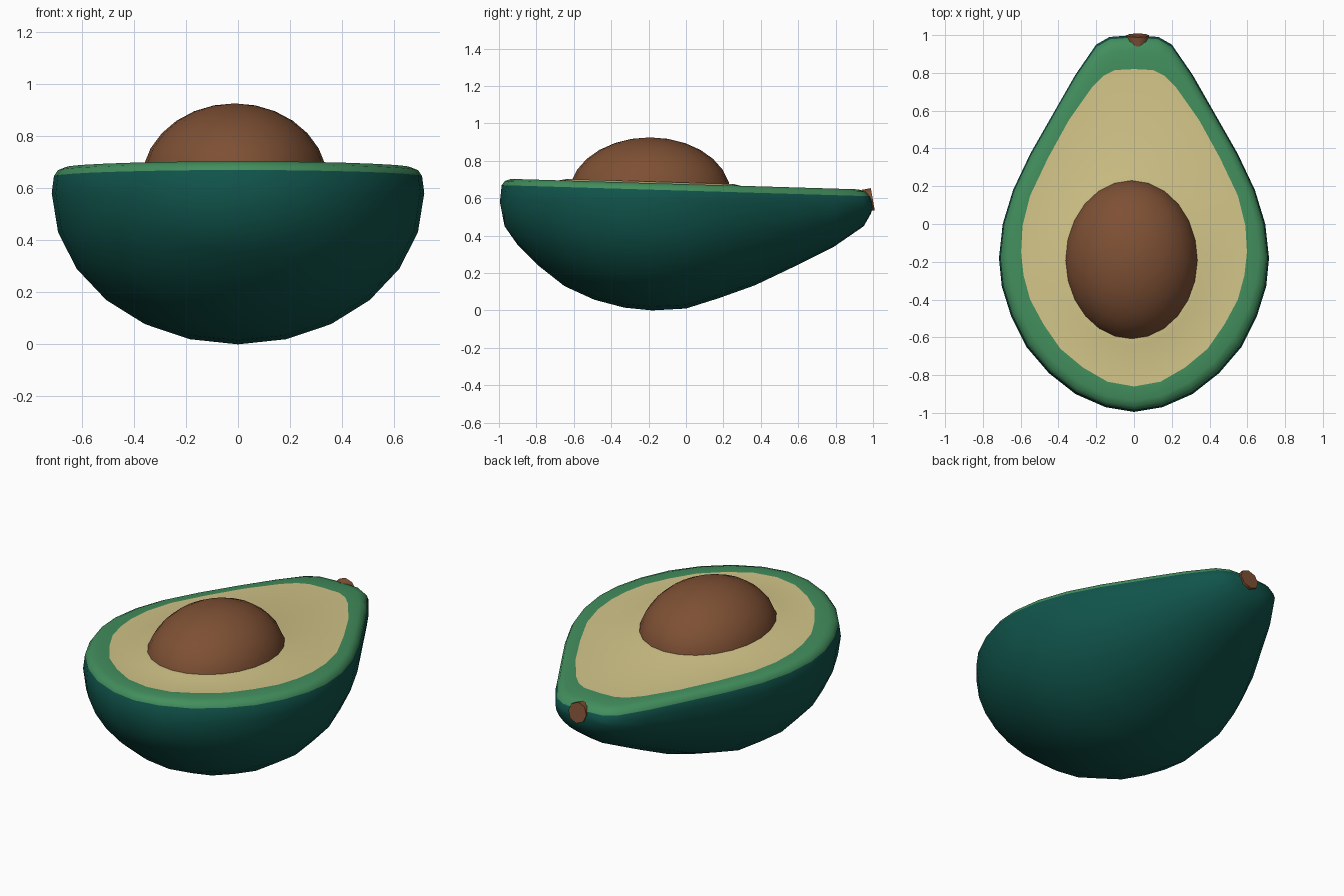
import bpy, bmesh, math

if "Cube" in bpy.data.objects:
    bpy.data.objects.remove(bpy.data.objects["Cube"])

def material(name, r, g, b):
    lin = lambda c: ((c / 255 + 0.055) / 1.055) ** 2.4
    m = bpy.data.materials.new(name)
    m.diffuse_color = (lin(r), lin(g), lin(b), 1)
    m.use_nodes = True
    m.node_tree.nodes["Principled BSDF"].inputs["Base Color"].default_value = m.diffuse_color
    return m

skin_mat = material("dark green skin", 16, 84, 75)
rim_mat = material("green rim", 66, 142, 93)
flesh_mat = material("pale yellow flesh", 210, 196, 136)
brown_mat = material("brown pit", 126, 80, 52)

# Outline stations, front to tip: half width, y, depth, flesh half width, flesh y
STATIONS = [
    (0, -.995, 0, 0, -.86), (.15, -.97, .13, .14, -.835), (.31, -.90, .23, .27, -.76),
    (.45, -.79, .34, .39, -.66), (.57, -.65, .45, .48, -.53), (.65, -.49, .523, .55, -.40),
    (.70, -.33, .565, .585, -.27), (.715, -.18, .58, .598, -.15), (.695, 0, .57, .59, -.01),
    (.64, .18, .513, .55, .15), (.55, .37, .445, .455, .35), (.43, .58, .345, .345, .55),
    (.31, .79, .24, .225, .72), (.20, .95, .13, .16, .785), (.13, .99, .06, .10, .815),
    (0, 1.0, 0, 0, .82)]
EQ = 0.58            # height of the widest line
SEG = 12             # sides of the lower half
PIT = (-.013, -.193, .62)

def top(y):          # gently tilted cut plane
    return 0.675 - 0.03 * y

bm = bmesh.new()

# Lower skin: half ellipses strung along y
grid = [[bm.verts.new((w * math.cos(math.pi * j / SEG), y, EQ - d * math.sin(math.pi * j / SEG)))
         for j in range(SEG + 1)] for w, y, d, _, _ in STATIONS]
for a, b in zip(grid, grid[1:]):
    for j in range(SEG):
        bm.faces.new((a[j], a[j + 1], b[j + 1], b[j]))

# Closed loops over the rim and across the flesh
loop_pts = [(1, s) for s in STATIONS] + [(-1, s) for s in STATIONS[-2:0:-1]]
last = len(STATIONS) - 1

def rim_loop(t, dz, fixed=None):
    out = []
    for sx, (w, y, d, wi, yi) in loop_pts:
        yy = y + (yi - y) * t
        z = fixed if fixed is not None else top(yy) + dz
        out.append(bm.verts.new((sx * (w + (wi - w) * t), yy, z)))
    return out

def pit_loop(k, dz):
    out = []
    for sx, (w, y, d, wi, yi) in loop_pts:
        a = math.atan2((yi - PIT[1]) / .435, (sx * wi - PIT[0]) / .36)
        x, yy = PIT[0] + .36 * k * math.cos(a), PIT[1] + .435 * k * math.sin(a)
        out.append(bm.verts.new((x, yy, top(yy) + dz)))
    return out

loops = [rim_loop(0, 0, EQ), rim_loop(.07, -.035), rim_loop(.2, -.012), rim_loop(.45, 0),
         rim_loop(1, 0), pit_loop(1.14, -.002), pit_loop(1.03, .008), pit_loop(.9, .008)]
bands = [0, 1, 1, 1, 2, 2, 2]
for a, b, mat in zip(loops, loops[1:], bands):
    n = len(a)
    for i in range(n):
        f = bm.faces.new((a[i], a[(i + 1) % n], b[(i + 1) % n], b[i]))
        f.material_index = mat
bm.faces.new(loops[-1]).material_index = 2

bmesh.ops.remove_doubles(bm, verts=bm.verts, dist=1e-4)
bmesh.ops.recalc_face_normals(bm, faces=bm.faces)
for f in bm.faces:
    f.smooth = True
mesh = bpy.data.meshes.new("avocado_half")
bm.to_mesh(mesh)
bm.free()
body = bpy.data.objects.new("avocado_half", mesh)
bpy.context.collection.objects.link(body)
for m in (skin_mat, rim_mat, flesh_mat):
    mesh.materials.append(m)

# Pit
bpy.ops.mesh.primitive_uv_sphere_add(segments=24, ring_count=14, radius=1, location=PIT)
pit = bpy.context.object
pit.name = "pit"
pit.scale = (.358, .432, .305)
bpy.ops.object.shade_smooth()
pit.data.materials.append(brown_mat)

# Stem scar on the narrow tip
bpy.ops.mesh.primitive_cylinder_add(vertices=8, radius=.06, depth=.05, location=(.02, .974, .59),
                                    rotation=(math.radians(-80), 0, 0))
stem = bpy.context.object
stem.name = "stem_scar"
bpy.ops.object.shade_smooth_by_angle(angle=math.radians(50))
stem.data.materials.append(brown_mat)
